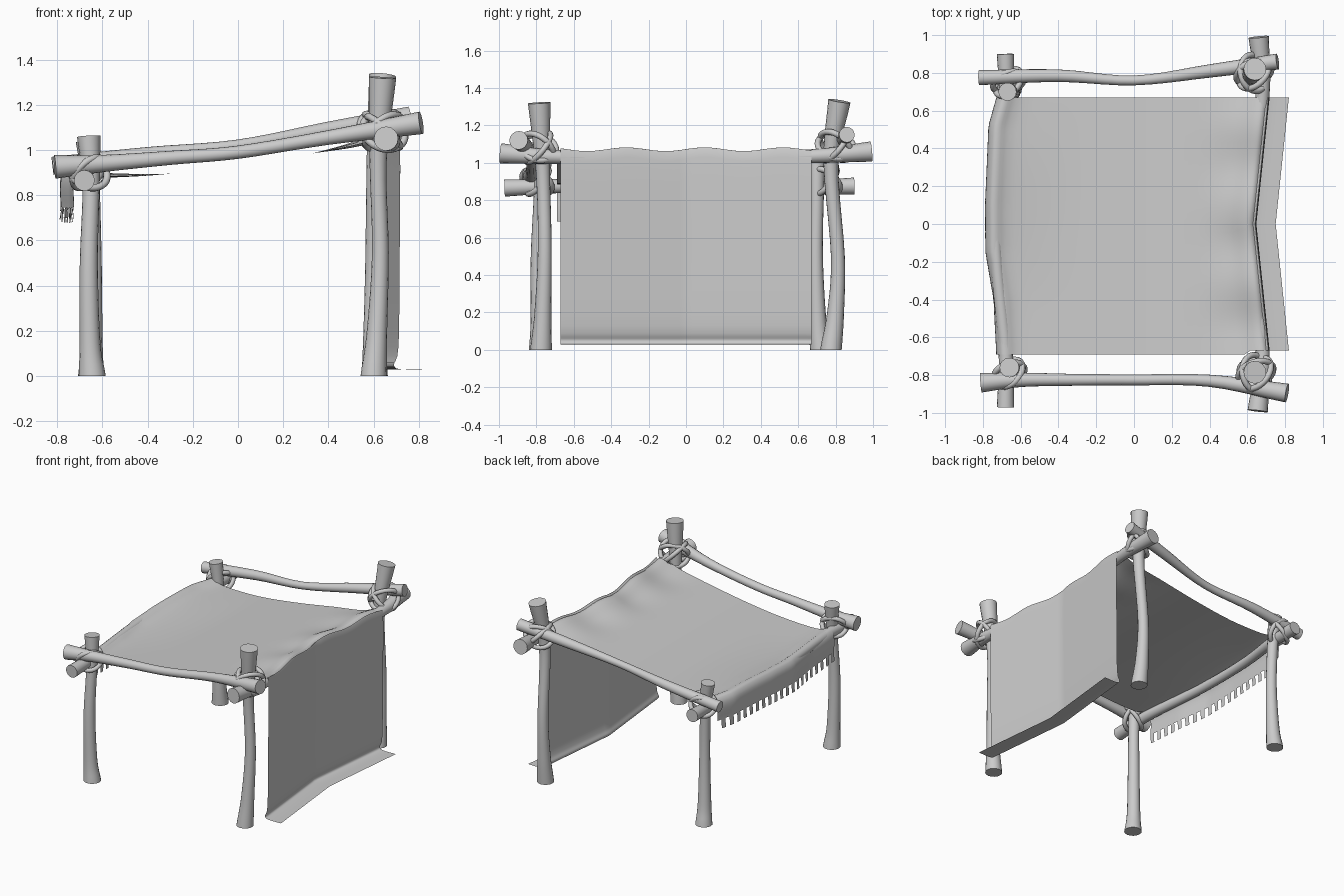
import bpy, bmesh, math
from mathutils import Vector

if "Cube" in bpy.data.objects:
    bpy.data.objects.remove(bpy.data.objects["Cube"])


def spline(pts, n):
    """Catmull-Rom through tuples of any length, n steps per span."""
    p = [Vector(q) for q in pts]
    p = [2 * p[0] - p[1]] + p + [2 * p[-1] - p[-2]]
    out = []
    for i in range(1, len(p) - 2):
        a, b, c, d = p[i - 1:i + 3]
        for k in range(n):
            t = k / n
            out.append(0.5 * (2 * b + (c - a) * t + (2 * a - 5 * b + 4 * c - d) * t * t
                              + (3 * b - a - 3 * c + d) * t ** 3))
    return out + [p[-2]]


def finish(name, bm, angle=40):
    me = bpy.data.meshes.new(name)
    bm.to_mesh(me)
    bm.free()
    ob = bpy.data.objects.new(name, me)
    bpy.context.collection.objects.link(ob)
    bpy.ops.object.select_all(action='DESELECT')
    ob.select_set(True)
    bpy.context.view_layer.objects.active = ob
    bpy.ops.object.shade_smooth_by_angle(angle=math.radians(angle))
    return ob


def log(name, pts, sides=16):
    """Bent pole lofted along (x, y, z, radius) points."""
    path = spline(pts, 5)
    bm = bmesh.new()
    rings = []
    for i, p in enumerate(path):
        c = p.to_3d()
        t = (path[min(i + 1, len(path) - 1)].to_3d() - path[max(i - 1, 0)].to_3d()).normalized()
        ref = Vector((0, 0, 1)) if abs(t.z) < 0.7 else Vector((1, 0, 0))
        u = t.cross(ref).normalized()
        v = t.cross(u)
        ring = []
        for k in range(sides):
            a = 2 * math.pi * k / sides
            co = c + (u * math.cos(a) + v * math.sin(a)) * p[3]
            co.z = 0 if c.z < 0.001 else co.z
            ring.append(bm.verts.new(co))
        rings.append(ring)
    for r, s in zip(rings, rings[1:]):
        for k in range(sides):
            j = (k + 1) % sides
            bm.faces.new((r[k], r[j], s[j], s[k]))
    bm.faces.new(rings[0])
    bm.faces.new(rings[-1])
    bmesh.ops.recalc_face_normals(bm, faces=bm.faces)
    return finish(name, bm)


# Posts
log("front_left_post", [(-.645, -.78, 0, .06), (-.655, -.785, .15, .046), (-.66, -.79, .5, .04),
                        (-.65, -.775, .85, .038), (-.66, -.76, 1.06, .052)])
log("back_left_post", [(-.65, .72, 0, .058), (-.645, .705, .15, .046), (-.64, .695, .5, .037),
                       (-.65, .70, .85, .038), (-.67, .70, 1.04, .048)])
log("front_right_post", [(.6, -.775, 0, .058), (.615, -.765, .2, .045), (.63, -.755, .55, .037),
                         (.62, -.765, .95, .038), (.64, -.785, 1.32, .06)])
log("back_right_post", [(.605, .775, 0, .058), (.6, .80, .2, .045), (.6, .812, .5, .037),
                        (.61, .775, 1.0, .04), (.64, .82, 1.33, .06)])

# Rails across the front and back
log("front_rail", [(-.81, -.84, .925, .052), (-.6, -.825, .94, .038), (-.3, -.825, .965, .031),
                   (0, -.825, .99, .029), (.4, -.83, 1.055, .032), (.81, -.895, 1.12, .05)])
log("back_rail", [(-.82, .775, .93, .04), (-.4, .785, .98, .033), (0, .76, 1.02, .026),
                  (.4, .81, 1.09, .035), (.76, .86, 1.15, .042)])
# Rails along the sides
log("left_rail", [(-.68, -.97, .865, .046), (-.68, -.67, .875, .037), (-.73, -.15, .88, .033),
                  (-.73, .3, .88, .033), (-.68, .66, .87, .037), (-.68, .9, .875, .046)])
log("right_rail", [(.655, -.99, 1.05, .054), (.68, -.67, 1.03, .037), (.61, 0, 1.02, .031),
                   (.68, .67, 1.035, .037), (.66, .99, 1.06, .054)])

# Rope lashings: crossed loops at every corner
corners = {"front_left": (-.66, -.79, .90), "back_left": (-.665, .75, .90),
           "front_right": (.645, -.79, 1.08), "back_right": (.635, .80, 1.09)}
for name, c in corners.items():
    big = 1.15 if c[0] > 0 else 1.0
    for i, (rx, ry) in enumerate([(48, 25), (-42, -32), (15, 42)][:3 if big > 1 else 2]):
        bpy.ops.mesh.primitive_torus_add(
            location=c, rotation=(math.radians(rx), math.radians(ry), 0.3 * i),
            major_radius=.085 * big, minor_radius=.016, major_segments=28, minor_segments=8)
        ob = bpy.context.object
        ob.name = f"{name}_rope_{i + 1}"
        bpy.ops.object.shade_smooth_by_angle(angle=math.radians(60))

# Cloth: one sheet over both side rails, following their bends
profile = spline([(-.725, .755), (-.728, .85), (-.712, .90), (-.675, .918), (-.58, .89), (-.3, .895),
                  (0, .93), (.33, .985), (.55, 1.025), (.66, 1.07), (.7, 1.06), (.717, 1.02),
                  (.715, .5), (.71, .13), (.69, .05), (.72, .03), (.82, .03)], 4)
LEFT = [(-.7, 0), (-.4, -.015), (-.15, -.058), (.1, -.06), (.52, -.042), (.67, 0)]


def left_shift(y):
    for (a, p), (b, q) in zip(LEFT, LEFT[1:]):
        if y <= b:
            return p + (q - p) * (y - a) / (b - a)
    return 0


def cloth_point(x, z, t):
    y0 = -.69 if x < .6 else -.67
    y = y0 + (.67 - y0) * t
    wl = min(max((-x - .3) / .3, 0), 1)
    wr = min(max((x - .33) / .27, 0), 1)
    dx = wl * left_shift(y) - wr * .07 * max(0, 1 - abs(y) / .67)
    top = wr if z > .9 else 0
    dz = top * .01 * math.cos(y * 15 - 1.5) + (wl * .012 * math.sin(y * 4) if x < 0 else 0)
    return (x + dx, y, z + dz)


bm = bmesh.new()
N = 40
rows = [[bm.verts.new(cloth_point(p[0], p[1], k / N)) for k in range(N + 1)] for p in profile]
for r, s in zip(rows, rows[1:]):
    for k in range(N):
        bm.faces.new((r[k], s[k], s[k + 1], r[k + 1]))
# Fringe teeth on the hanging left edge
for k in range(0, N, 2):
    a, b = rows[0][k], rows[0][k + 1]
    low = [bm.verts.new((v.co.x - .004, v.co.y, v.co.z - .065)) for v in (b, a)]
    bm.faces.new((a, b, low[0], low[1]))
finish("cloth_canopy", bm, 50)
